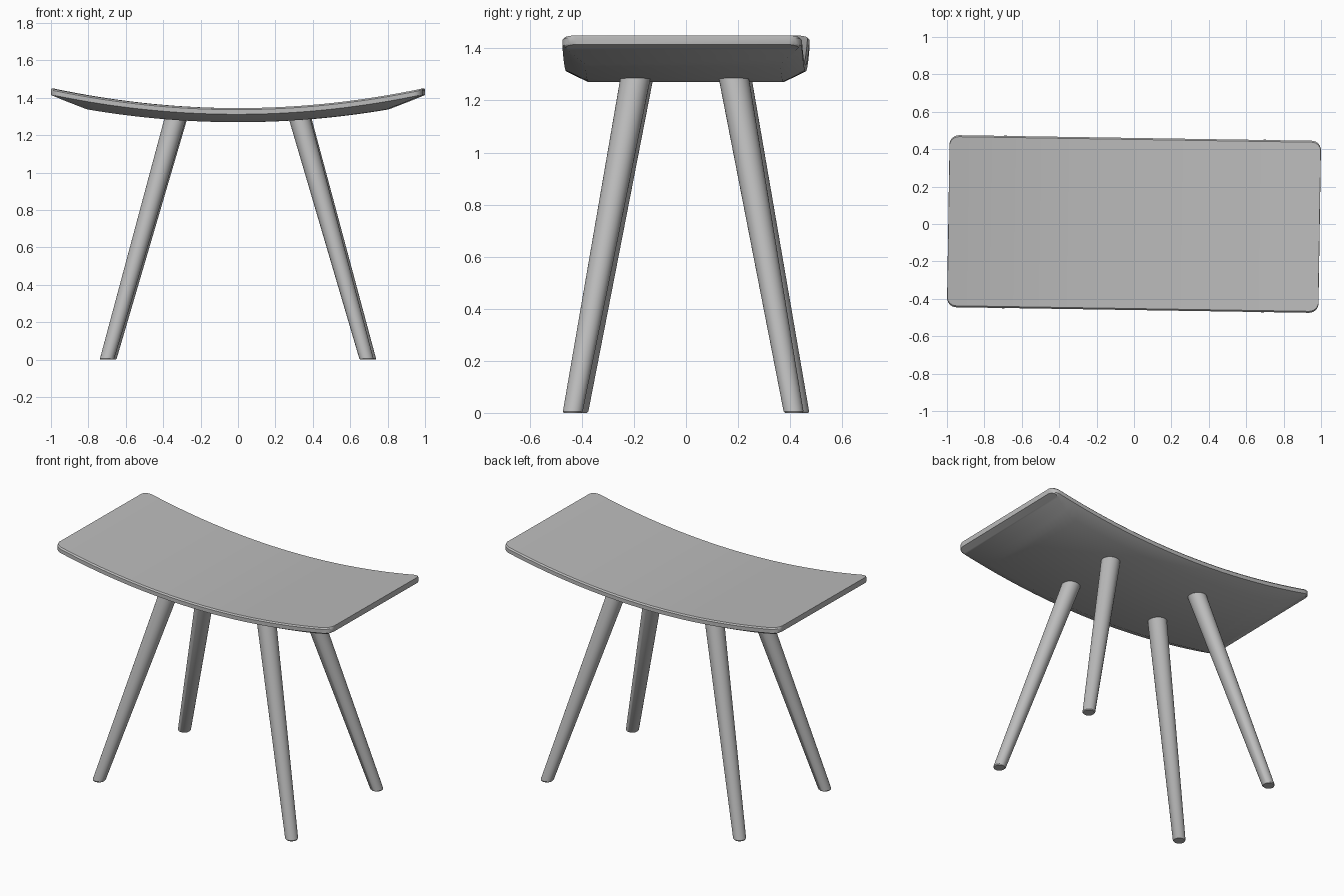
import bpy, bmesh, math
from mathutils import Matrix

if "Cube" in bpy.data.objects:
    bpy.data.objects.remove(bpy.data.objects["Cube"], do_unlink=True)

grey = bpy.data.materials.new("plain grey")
grey.use_nodes = True
grey.diffuse_color = (0.5, 0.5, 0.5, 1)
grey.node_tree.nodes["Principled BSDF"].inputs["Base Color"].default_value = (0.5, 0.5, 0.5, 1)

TURN = Matrix.Rotation(math.radians(-0.9), 4, "Z")   # the whole stool is turned slightly
LENGTH, WIDTH, CORNER = 0.993, 0.46, 0.05            # seat half sizes and corner radius
FLAT_X, FLAT_Y = 0.8, 0.375                          # flat part of the underside
RIM, THICK, EDGE = 0.033, 0.075, 0.008


def loft(name, rings):
    """Skin a row of equal rings and cap both ends."""
    bm = bmesh.new()
    loops = [[bm.verts.new(p) for p in ring] for ring in rings]
    for a, b in zip(loops, loops[1:]):
        for i in range(len(a)):
            j = (i + 1) % len(a)
            bm.faces.new((a[i], a[j], b[j], b[i]))
    bm.faces.new(loops[0])
    bm.faces.new(loops[-1])
    bmesh.ops.recalc_face_normals(bm, faces=bm.faces)
    bm.transform(TURN)
    mesh = bpy.data.meshes.new(name)
    bm.to_mesh(mesh)
    bm.free()
    mesh.materials.append(grey)
    obj = bpy.data.objects.new(name, mesh)
    bpy.context.collection.objects.link(obj)
    bpy.ops.object.select_all(action="DESELECT")
    obj.select_set(True)
    bpy.context.view_layer.objects.active = obj
    bpy.ops.object.shade_smooth_by_angle(angle=math.radians(30))
    return obj


def seat_section(x):
    """Cross-section of the dished seat, thinning towards its rim."""
    ax = abs(x)
    top = 1.345 + 0.105 * (x / LENGTH) ** 2
    into = max(0, ax - (LENGTH - CORNER))
    w = WIDTH - CORNER + math.sqrt(max(0, CORNER ** 2 - into ** 2))
    t = max(0, (ax - FLAT_X) / (LENGTH - FLAT_X))
    flat = min(FLAT_Y + (WIDTH - FLAT_Y) * t, w - 0.005)
    under = top - THICK + (THICK - RIM - 0.002) * t
    if ax > LENGTH - 0.0001:
        top -= EDGE
    rim = max(under + 0.001, top - RIM)
    half = [(flat, under), (w, rim), (w, top - EDGE), (w - EDGE, top)]
    return [(x, y, z) for y, z in half] + [(x, -y, z) for y, z in reversed(half)]


# Curved seat
stations = [FLAT_X * i / 16 for i in range(17)] + [0.85, 0.9]
stations += [LENGTH - CORNER + CORNER * math.sin(math.pi / 2 * i / 7) for i in range(8)]
stations = [-x for x in reversed(stations[1:])] + stations
loft("seat", [seat_section(x) for x in stations])


# Four splayed, tapered legs
def leg_ring(sx, sy, z, shrink=0):
    t = z / 1.28
    cx, cy = 0.695 - 0.36 * t, 0.425 - 0.235 * t
    r = 0.038 + 0.02 * t - shrink
    angles = [2 * math.pi * i / 32 for i in range(32)]
    return [(sx * cx + r * math.cos(a), sy * cy + r * math.sin(a), z) for a in angles]


for side, sx in (("left", 1), ("right", -1)):
    for end, sy in (("front", -1), ("back", 1)):
        loft(f"{end}_{side}_leg", [leg_ring(sx, sy, 0, 0.004), leg_ring(sx, sy, 0.006),
                                   leg_ring(sx, sy, 1.31)])
